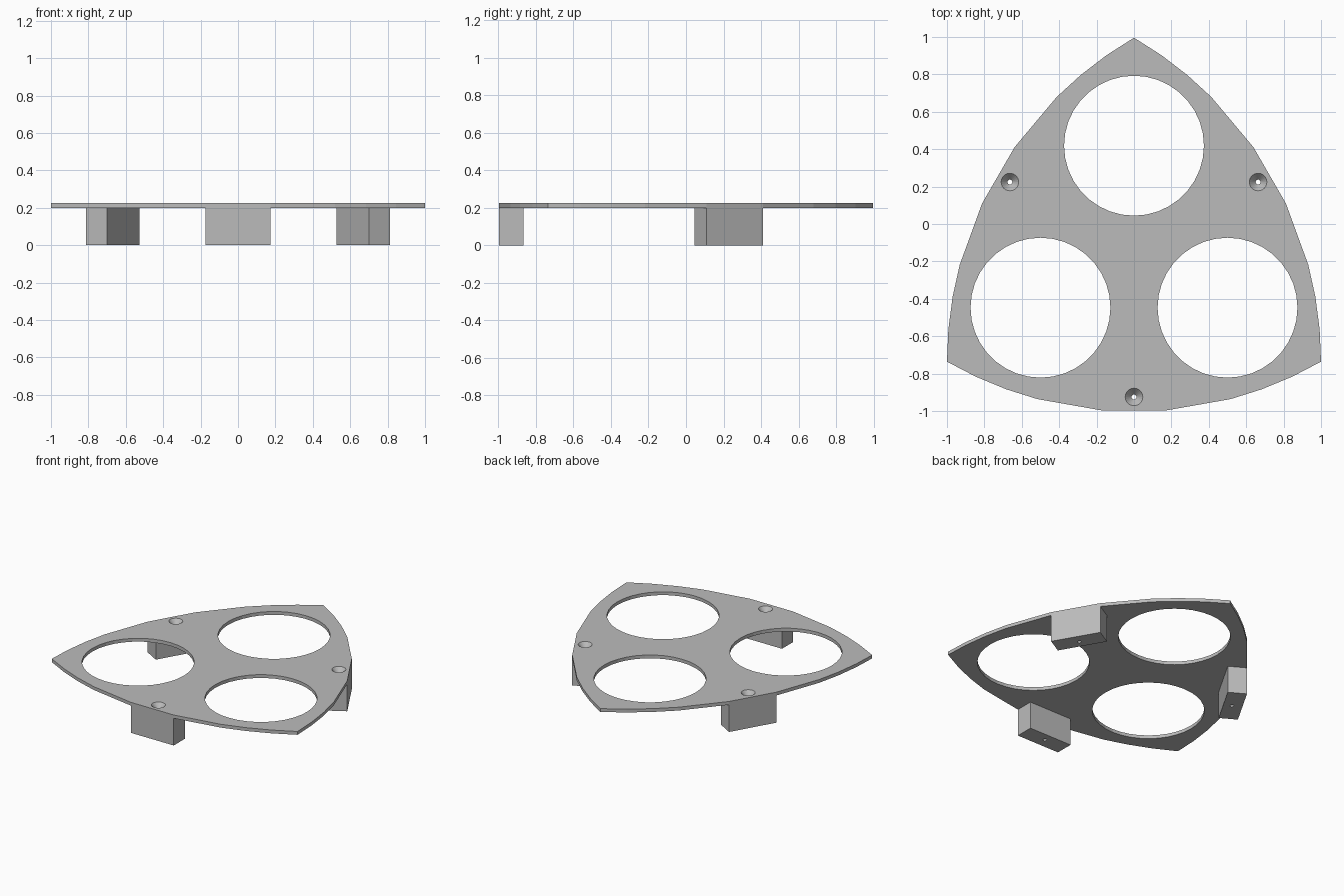
import bpy, bmesh, math

if "Cube" in bpy.data.objects:
    bpy.data.objects.remove(bpy.data.objects["Cube"])

CY = -0.1587              # centre of the three-fold symmetry
R = 2.0                   # radius of the bulged sides
H = 2 / math.sqrt(3)      # centre to corner distance
Z0, Z1 = 0.2, 0.2245      # plate underside and top
FLAT = R * math.cos(math.radians(5)) - H   # centre to flat middle of a side

grey = bpy.data.materials.new("light grey")
grey.diffuse_color = (0.5, 0.5, 0.5, 1)
grey.use_nodes = True
grey.node_tree.nodes["Principled BSDF"].inputs["Base Color"].default_value = grey.diffuse_color


def spin(p, k):
    """Turn a point about the symmetry centre by k thirds."""
    a = math.radians(120 * k)
    return (p[0] * math.cos(a) - p[1] * math.sin(a),
            p[0] * math.sin(a) + p[1] * math.cos(a) + CY)


def loft(name, rings):
    """Closed solid through rings of (points, z)."""
    bm = bmesh.new()
    loops = [[bm.verts.new((x, y, z)) for x, y in pts] for pts, z in rings]
    n = len(loops[0])
    for a, b in zip(loops, loops[1:]):
        for i in range(n):
            j = (i + 1) % n
            bm.faces.new((a[i], a[j], b[j], b[i]))
    bm.faces.new(loops[0][::-1])
    bm.faces.new(loops[-1])
    bmesh.ops.recalc_face_normals(bm, faces=bm.faces)
    me = bpy.data.meshes.new(name)
    bm.to_mesh(me)
    bm.free()
    me.materials.append(grey)
    ob = bpy.data.objects.new(name, me)
    bpy.context.collection.objects.link(ob)
    return ob


def circle(c, r, n):
    return [(c[0] + r * math.cos(2 * math.pi * i / n),
             c[1] + r * math.sin(2 * math.pi * i / n)) for i in range(n)]


def combine(target, other, op):
    bpy.context.view_layer.objects.active = target
    m = target.modifiers.new("bool", 'BOOLEAN')
    m.operation, m.solver, m.object = op, 'EXACT', other
    bpy.ops.object.modifier_apply(modifier=m.name)
    bpy.data.objects.remove(other)


# plate: rounded triangle of three arcs
outline = []
for k in range(3):
    for d in (-30, -25, -20, -15, -5, 5, 15, 20, 25):
        a = math.radians(d)
        outline.append(spin((R * math.sin(a), H - R * math.cos(a)), k))
plate = loft("plate_with_feet", [(outline, Z0), (outline, Z1)])

# feet: blocks flush with the flat middle of each side
w = R * math.sin(math.radians(5))
for k in range(3):
    foot = [spin(p, k) for p in ((-w, -FLAT), (w, -FLAT),
                                 (w, -FLAT + 0.13), (-w, -FLAT + 0.13))]
    combine(plate, loft("foot", [(foot, 0), (foot, Z0 + 0.01)]), 'UNION')

for k in range(3):
    # large round opening towards each corner
    ring = circle(spin((0, H / 2), k), 0.374, 36)
    combine(plate, loft("opening", [(ring, 0.1), (ring, 0.3)]), 'DIFFERENCE')
    # countersunk screw hole through each foot
    c = spin((0, -0.766), k)
    small, big = circle(c, 0.013, 24), circle(c, 0.047, 24)
    combine(plate, loft("screw_hole", [(small, -0.1), (small, Z1 - 0.04),
                                       (big, Z1), (big, 0.3)]), 'DIFFERENCE')
